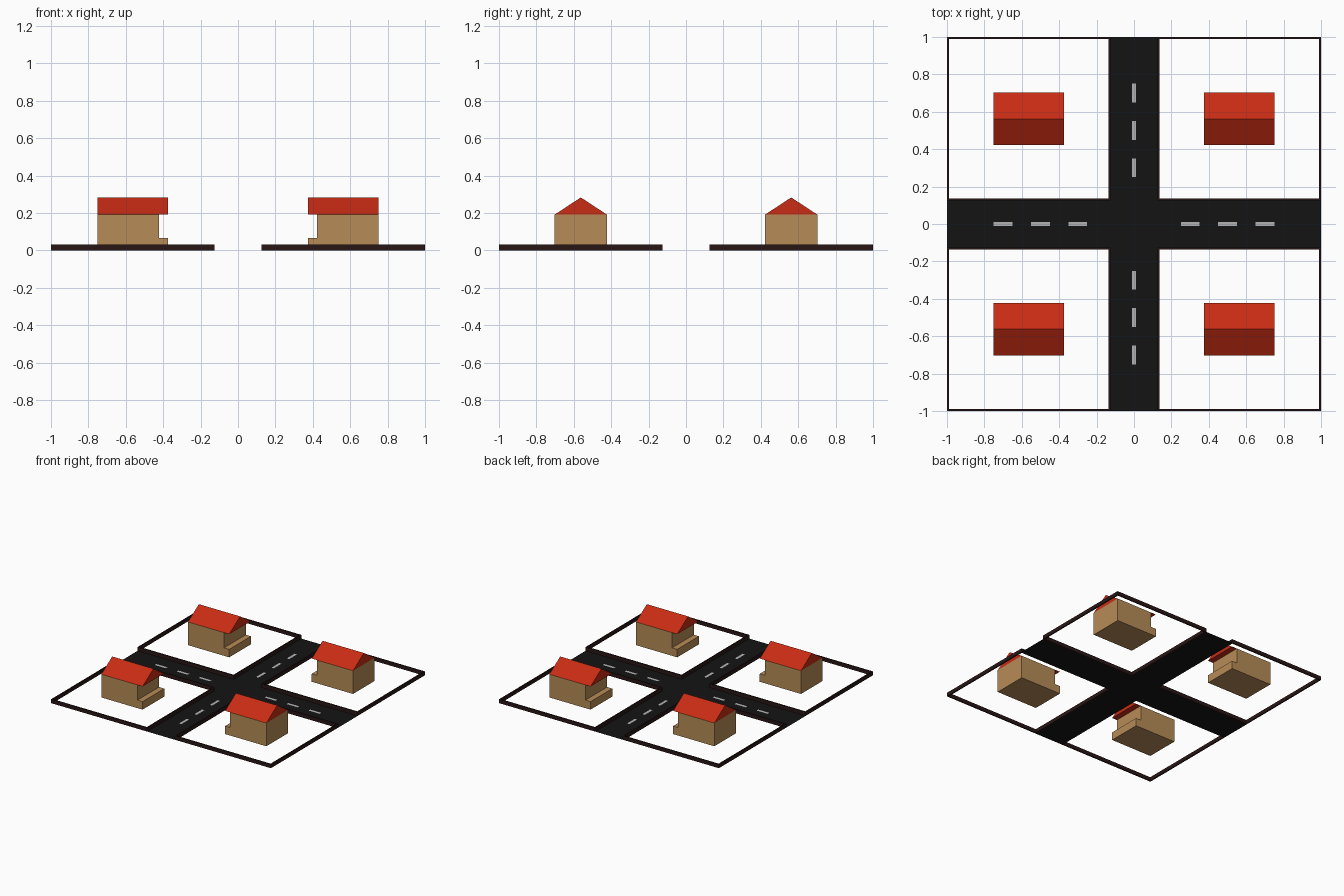
import bpy

if "Cube" in bpy.data.objects:
    bpy.data.objects.remove(bpy.data.objects["Cube"])

U = 1 / 32  # layout grid step


def material(name, rgb):
    m = bpy.data.materials.new(name)
    m.diffuse_color = (*rgb, 1)
    m.use_nodes = True
    m.node_tree.nodes["Principled BSDF"].inputs["Base Color"].default_value = m.diffuse_color
    return m


ASPHALT = material("asphalt", (0.007, 0.007, 0.007))
PAINT = material("road_paint", (0.45, 0.45, 0.45))
CURB = material("dark_curb", (0.022, 0.008, 0.008))
WALL = material("tan_wall", (0.47, 0.26, 0.095))
ROOF = material("red_roof", (0.58, 0.025, 0.007))


def mesh_object(name, verts, faces, mat, mirror=False):
    me = bpy.data.meshes.new(name)
    me.from_pydata(verts, [], faces)
    me.materials.append(mat)
    ob = bpy.data.objects.new(name, me)
    bpy.context.collection.objects.link(ob)
    if mirror:  # repeat the part in all four plots
        mod = ob.modifiers.new("four_plots", 'MIRROR')
        mod.use_axis = (True, True, False)
        mod.use_mirror_merge = False
    return ob


def prism(name, near, far, mat):
    """Solid between two matching loops; near is counter-clockwise seen from outside."""
    n = len(near)
    faces = [tuple(range(n)), tuple(range(2 * n - 1, n - 1, -1))]
    faces += [(i, i + n, (i + 1) % n + n, (i + 1) % n) for i in range(n)]
    return mesh_object(name, near + far, faces, mat, mirror=True)


# crossroads: flat plus-shaped surface
w = 4 * U
quarter = [(1, -w), (1, w), (w, w), (w, 1), (-w, 1), (-w, w)]
cross = quarter + [(-x, -y) for x, y in quarter]
mesh_object("crossroads", [(x, y, 0) for x, y in cross], [tuple(range(12))], ASPHALT)

# lane dashes on the four arms
verts, faces = [], []
for dx, dy in ((1, 0), (0, 1), (-1, 0), (0, -1)):
    for start in (0.25, 0.45, 0.65):
        b = len(verts)
        for a, s in ((start, -0.011), (start + 0.1, -0.011),
                     (start + 0.1, 0.011), (start, 0.011)):
            verts.append((a * dx - s * dy, a * dy + s * dx, 0.002))
        faces.append((b, b + 1, b + 2, b + 3))
mesh_object("lane_dashes", verts, faces, PAINT)

# plot curb: hollow square frame
t = 0.01


def ring(lo, hi, z):
    return [(lo, lo, z), (hi, lo, z), (hi, hi, z), (lo, hi, z)]


loops = [ring(w, 1, 0), ring(w, 1, U), ring(w + t, 1 - t, U), ring(w + t, 1 - t, 0)]
faces = [(4 * r + i, 4 * r + (i + 1) % 4,
          4 * ((r + 1) % 4) + (i + 1) % 4, 4 * ((r + 1) % 4) + i)
         for r in range(4) for i in range(4)]
mesh_object("plot_curb", sum(loops, []), faces, CURB, mirror=True)

# house walls with low porch step, side profile swept along y
y0, y1 = 13.5 * U, 22.5 * U
profile = [(12, 0), (24, 0), (24, 6.1), (13.5, 6.1), (13.5, 2.1), (12, 2.1)]
prism("house_walls", [(x * U, y0, z * U) for x, z in profile],
      [(x * U, y1, z * U) for x, z in profile], WALL)

# gable roof overhanging the porch, ridge along x
gable = [(y0, 6.1 * U), (18 * U, 9.05 * U), (y1, 6.1 * U)]
prism("gable_roof", [(12 * U, y, z) for y, z in reversed(gable)],
      [(24 * U, y, z) for y, z in reversed(gable)], ROOF)
